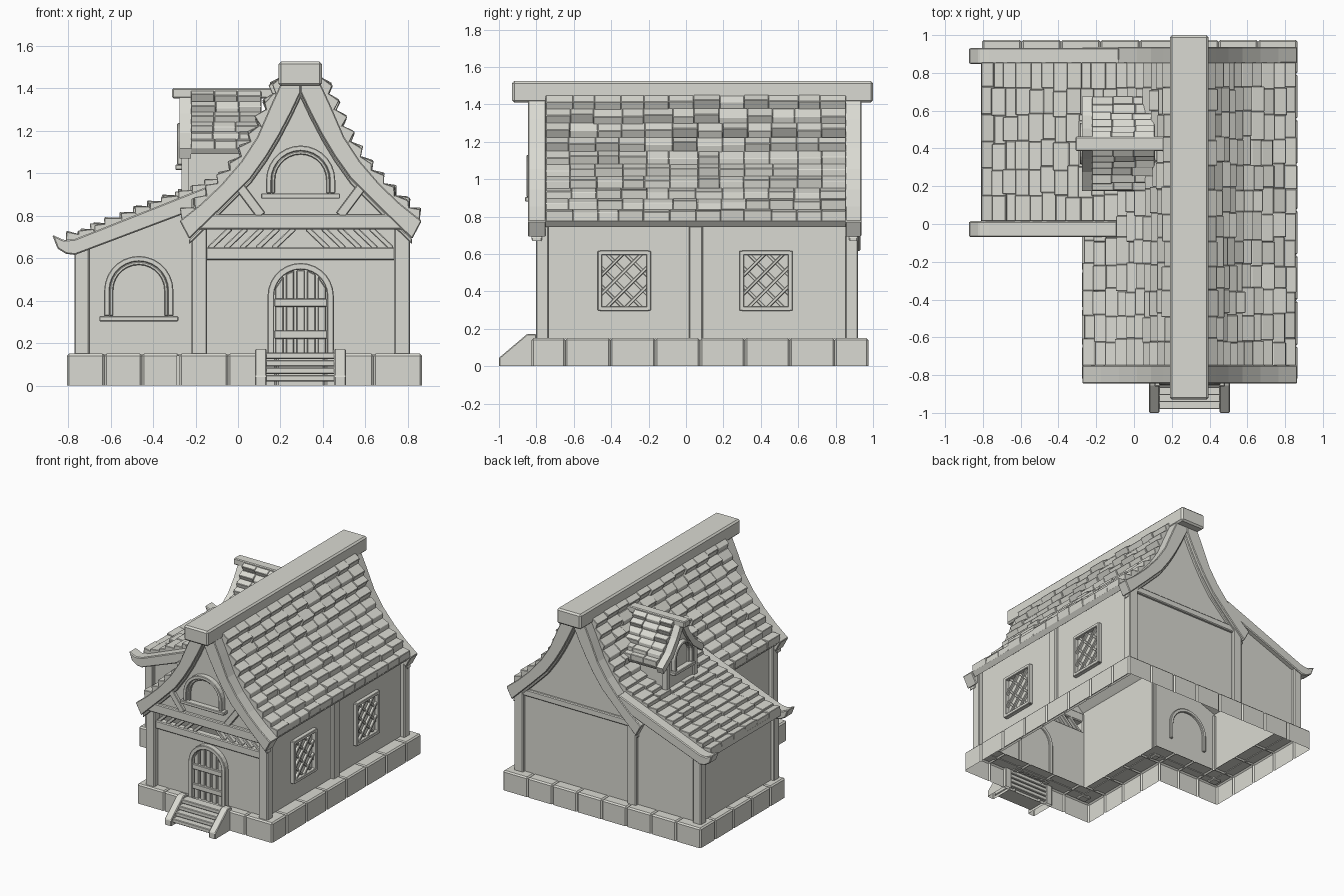
import bpy, bmesh, math, random
from mathutils import Vector

random.seed(4)
if "Cube" in bpy.data.objects:
    bpy.data.objects.remove(bpy.data.objects["Cube"])

COLOUR = (0.7, 0.7, 0.645, 1)
clay = bpy.data.materials.new("warm_grey")
clay.use_nodes = True
clay.diffuse_color = COLOUR
clay.node_tree.nodes["Principled BSDF"].inputs["Base Color"].default_value = COLOUR


def place(u, v, w, axis):
    return {"x": (w, u, v), "y": (u, w, v), "z": (u, v, w)}[axis]


def build(name, prisms, bevel=0, hidden=None):
    """One object from prisms (outline, start, end, axis); faces passing the hidden test are left out."""
    bm = bmesh.new()
    for pts, a, b, axis in prisms:
        lo = [bm.verts.new(place(p[0], p[1], a, axis)) for p in pts]
        hi = [bm.verts.new(place(p[0], p[1], b, axis)) for p in pts]
        bm.faces.new(lo)
        bm.faces.new(hi[::-1])
        for i in range(len(pts)):
            j = (i + 1) % len(pts)
            bm.faces.new((lo[j], lo[i], hi[i], hi[j]))
    bmesh.ops.recalc_face_normals(bm, faces=bm.faces)
    if bevel:
        sharp = [e for e in bm.edges if e.calc_face_angle(0) > 0.5 and max(v.co.z for v in e.verts) > 0.001]
        bmesh.ops.bevel(bm, geom=sharp, offset=bevel, segments=1, affect="EDGES", clamp_overlap=True)
        bm.normal_update()
    if hidden:
        bmesh.ops.delete(bm, geom=[f for f in bm.faces if hidden(f)], context="FACES")
    mesh = bpy.data.meshes.new(name)
    bm.to_mesh(mesh)
    bm.free()
    mesh.materials.append(clay)
    bpy.context.collection.objects.link(bpy.data.objects.new(name, mesh))


def box(x0, x1, y0, y1, z0, z1):
    return ([(x0, y0), (x1, y0), (x1, y1), (x0, y1)], z0, z1, "z")


def bar(p, q, width, a, b, axis):
    p, q = Vector(p), Vector(q)
    n = (q - p).orthogonal().normalized() * width / 2
    return ([p + n, q + n, q - n, p - n], a, b, axis)


def arch(c, z0, top, r, n=14):
    ring = [(c - r * math.cos(math.pi * i / n), top - r + r * math.sin(math.pi * i / n)) for i in range(n + 1)]
    return [(c - r, z0)] + ring + [(c + r, z0)]


def arch_frame(c, z0, top, r, w):
    return arch(c, z0, top, r) + arch(c, z0, top - w, r - w)[::-1]


def arch_window(name, axis, wall, c, z0, top, r):
    build(name, [
        (arch_frame(c, z0, top, r, r * 0.16), wall - 0.042, wall + 0.04, axis),
        (arch_frame(c, z0, top - r * 0.16, r * 0.84, r * 0.1), wall - 0.022, wall, axis),
        ([(c - r * 1.14, z0 - 0.025), (c + r * 1.14, z0 - 0.025), (c + r * 1.14, z0), (c - r * 1.14, z0)],
         wall - 0.05, wall, axis)], 0.004)


def mirror(pts, c, s):
    return [(c + s * d, z) for d, z in pts]


def along(path, t):
    """Point at fraction t of a path's length."""
    path = [Vector(p) for p in path]
    left = t * sum((b - a).length for a, b in zip(path, path[1:]))
    for a, b in zip(path, path[1:]):
        if left <= (b - a).length or b is path[-1]:
            return a + (b - a).normalized() * left
        left -= (b - a).length


def tiles(path, rows, cols, start, end, axis, lift, tip):
    """Stepped tiles along a path from ridge to eave; tip sets where the raised lip sits."""
    out, step = [], (end - start) / cols
    for r in range(rows):
        cuts = [start + step * (i + (random.uniform(-0.1, 0.1) if 0 < i < cols else 0)) for i in range(cols + 1)]
        for a, b in zip(cuts, cuts[1:]):
            up = along(path, r / rows)
            low = along(path, min(1, (r + 1 + random.uniform(-0.05, 0.3)) / rows))
            n = (low - up).orthogonal().normalized()
            n = n if n.y > 0 else -n
            h = lift * random.uniform(0.75, 1.25)
            out.append(([up - n * 0.015, up + n * 0.012, up.lerp(low, tip) + n * h, low, low - n * 0.015], a, b, axis))
    return out


# Stone foundation: a hollow ring of blocks, open underneath
def foundation_hidden(f):
    p = f.calc_center_median() + f.normal * 0.03
    inside = -0.825 < p.y < 0.975 and (-0.805 if p.y > -0.05 else -0.276) < p.x < 0.866
    return f.normal.z < -0.5 or (abs(f.normal.z) < 0.1 and inside)


blocks = []
for x0, x1, y0, y1, n in [(-0.276, 0.866, -0.825, -0.645, 5), (0.686, 0.866, -0.645, 0.795, 6),
                          (-0.805, 0.866, 0.795, 0.975, 8), (-0.805, -0.625, 0.13, 0.795, 3),
                          (-0.805, -0.276, -0.05, 0.13, 3), (-0.276, -0.096, -0.05, 0.13, 1),
                          (-0.276, -0.096, -0.645, -0.05, 3)]:
    for i in range(n):
        f, g = i / n, (i + 1) / n
        if x1 - x0 > y1 - y0 + 0.01:
            blocks.append(box(x0 + (x1 - x0) * f, x0 + (x1 - x0) * g, y0, y1, 0, 0.15))
        else:
            blocks.append(box(x0, x1, y0 + (y1 - y0) * f, y0 + (y1 - y0) * g, 0, 0.15))
build("foundation", blocks, 0.01, foundation_hidden)

# Roof curves: (distance from ridge, height)
C = 0.295
outer = [(0.08, 1.45), (0.14, 1.32), (0.205, 1.17), (0.28, 1.055), (0.375, 0.945), (0.47, 0.855), (0.57, 0.775)]
inner = [(0, 1.38), (0.045, 1.285), (0.1, 1.18), (0.16, 1.08), (0.235, 0.975), (0.365, 0.845), (0.525, 0.69)]
barge = [(0, 1.45)] + outer + inner[::-1]
trim = inner + [(d, z - 0.025) for d, z in inner[::-1]]
slope = outer[:-1] + [(0.56, 0.775)]
deck = slope + [(d - 0.025, z - 0.03) for d, z in slope[::-1]]

# Main walls; the front gable overhangs and the front is open above the door beam
gable_curve = [(0.475, 0.8)] + [(d + 0.01, z + 0.02) for d, z in inner[-3::-1]]
gable = mirror(gable_curve, C, -1) + mirror(gable_curve[-2::-1], C, 1)
gable_low = mirror([(0.475, 0.745)], C, 1) + mirror([(0.475, 0.745)], C, -1)
build("main_walls", [
    (gable + gable_low, -0.81, -0.75, "y"), box(-0.18, 0.77, -0.76, -0.73, 0.145, 0.62),
    (gable + mirror([(0.475, 0.145)], C, 1) + mirror([(0.475, 0.145)], C, -1), 0.87, 0.895, "y"),
    box(0.745, 0.775, -0.74, 0.89, 0.145, 0.81), box(-0.185, -0.155, -0.74, 0.01, 0.145, 0.81)])

# Lean-to walls under the sloping roof
lean_out = [(-0.08, 0.962), (-0.25, 0.895), (-0.767, 0.69), (-0.82, 0.685), (-0.875, 0.71)]
lean_in = [(-0.08, 0.88), (-0.25, 0.81), (-0.767, 0.615), (-0.81, 0.62), (-0.85, 0.645)]
lean_wall = [(-0.74, 0.145), (-0.16, 0.145), (-0.16, 0.88), (-0.74, 0.66)]
build("lean_to_walls", [(lean_wall, 0, 0.025, "y"), (lean_wall, 0.87, 0.895, "y"),
                        box(-0.745, -0.72, 0, 0.89, 0.145, 0.67)])

# Timber posts
posts = [box(x, x + 0.075, y, y + 0.068, 0.135, 0.8) for x in (-0.22, 0.735) for y in (-0.803, 0.852)]
posts += [box(-0.77, -0.7, y, y + 0.068, 0.135, 0.655) for y in (-0.03, 0.852)]
posts += [box(0.76, 0.8, 0.015, 0.09, 0.135, 0.8), box(-0.22, -0.17, -0.03, 0.03, 0.135, 0.85)]
build("posts", posts, 0.006)

# Beams, gable braces and the slatted transom
build("beams", [box(-0.2, 0.79, -0.835, -0.74, 0.735, 0.805), box(-0.16, 0.75, -0.785, -0.73, 0.59, 0.65),
                box(-0.2, 0.79, 0.87, 0.915, 0.735, 0.785)], 0.006)
slats = []
for s in (-1, 1):
    slats.append(bar((C + s * 0.185, 0.8), (C + s * 0.32, 0.98), 0.045, -0.832, -0.8, "y"))
    for i in range(5):
        d = 0.13 + i * 0.075
        slats.append(bar((C + s * d, 0.645), (C + s * (d - 0.1), 0.74), 0.025, -0.775, -0.74, "y"))
build("braces_and_slats", slats, 0.004)

# Main roof: deck, barge boards, tiles and ridge beam
roof, boards, shingles = [], [], []
for s in (-1, 1):
    roof.append((mirror(deck, C, s), -0.75, 0.857, "y"))
    for a, b in ((-0.845, -0.75), (0.852, 0.937)):
        boards.append((mirror(barge, C, s), a, b, "y"))
        boards.append((mirror(trim, C, s), a + 0.02, b - 0.02, "y"))
    shingles += tiles(mirror(slope, C, s), 10, 12, -0.75, 0.855, "y", 0.042, 0.6)
build("roof_deck", roof)
build("barge_boards", boards, 0.005)
build("roof_tiles", shingles, 0.003)
build("ridge_beam", [box(0.19, 0.395, -0.93, 1, 1.41, 1.525)], 0.012)

# Lean-to roof
lean_slope = lean_out[:3] + [(-0.81, 0.685)]
build("lean_to_deck", [(lean_slope + [(x, z - 0.035) for x, z in lean_slope[::-1]], 0.01, 0.87, "y")])
build("lean_to_barge_boards", [(lean_out + lean_in[::-1], a, a + 0.085, "y") for a in (-0.07, 0.847)], 0.006)
build("lean_to_tiles", tiles(lean_slope, 11, 6, 0.015, 0.855, "y", 0.036, 0.85), 0.003)

# Dormer on the lean-to side
D = 0.425
d_out = [(0.02, 1.385), (0.08, 1.28), (0.15, 1.19), (0.25, 1.115)]
d_in = [(0, 1.335), (0.05, 1.25), (0.12, 1.155), (0.235, 1.07)]
d_roof, d_tiles, d_walls = [], [], []
d_gable = [(0.17, 0.88), (0.17, 1.14), (0.12, 1.175), (0.05, 1.27), (0, 1.35)]
for s in (-1, 1):
    d_roof.append((mirror([(0, 1.385)] + d_out + d_in[::-1], D, s), -0.275, -0.222, "x"))
    d_roof.append((mirror(d_out + [(d - 0.015, z - 0.025) for d, z in d_out[::-1]], D, s), -0.23, 0.1, "x"))
    d_tiles += tiles(mirror(d_out, D, s), 6, 3, -0.222, 0.11, "x", 0.03, 0.6)
    y = D + s * 0.165
    d_walls.append(([(-0.25, 0.88), (-0.1, 0.93), (0.08, 1.12), (0.08, 1.17), (-0.25, 1.17)], y - 0.01, y + 0.01, "y"))
    d_walls.append(box(-0.265, -0.23, y - 0.02, y + 0.02, 0.88, 1.13))
d_walls.append((mirror(d_gable, D, -1) + mirror(d_gable[-2::-1], D, 1), -0.25, -0.23, "x"))
build("dormer_roof", d_roof)
build("dormer_tiles", d_tiles, 0.003)
build("dormer_walls", d_walls)
build("dormer_ridge", [box(-0.31, 0.18, 0.387, 0.462, 1.352, 1.4)], 0.006)

# Arched windows
arch_window("gable_window", "y", -0.81, C, 0.905, 1.13, 0.163)
arch_window("lean_to_window", "y", 0, -0.467, 0.327, 0.61, 0.163)
arch_window("dormer_window", "x", -0.245, D, 1.04, 1.235, 0.11)

# Lattice windows on the long wall
for name, c in (("front_lattice_window", -0.33), ("rear_lattice_window", 0.428)):
    z, a, b = 0.457, 0.125, 0.145
    bars = [bar((c + s * 0.13, z - 0.16), (c + s * 0.13, z + 0.16), 0.024, 0.74, 0.805, "x") for s in (-1, 1)]
    bars += [bar((c - 0.13, z + s * 0.15), (c + 0.13, z + s * 0.15), 0.024, 0.74, 0.805, "x") for s in (-1, 1)]
    for s in (-1, 1):
        for k in (-1.5, -0.5, 0.5, 1.5):
            o = k * 0.1
            u0, u1 = max(-a, o - b), min(a, o + b)
            bars.append(bar((c + u0, z + s * (u0 - o)), (c + u1, z + s * (u1 - o)), 0.017, 0.77, 0.789 + s * 0.004, "x"))
    build(name, bars, 0.003)

# Arched plank door
r = 0.125
door = [(arch_frame(C, 0.14, 0.577, 0.156, 0.031), -0.8, -0.72, "y")]
for i in range(5):
    x0, x1 = C - r + i * 0.05 + 0.006, C - r + i * 0.05 + 0.044
    h0, h1 = (0.42 + math.sqrt(r * r - (x - C) ** 2) for x in (x0, x1))
    door.append(([(x0, 0.14), (x1, 0.14), (x1, h1), (x0, h0)], -0.782, -0.755, "y"))
door += [box(C - r, C + r, -0.795, -0.76, z, z + 0.04) for z in (0.22, 0.37)]
build("door", door, 0.004)

# Entrance steps with sloped stringers, open underneath
stringer = [(-1, 0), (-1, 0.045), (-0.85, 0.172), (-0.8, 0.172), (-0.8, 0)]
build("step_sides", [(stringer, x, x + 0.055, "x") for x in (0.08, 0.453)], 0.005, lambda f: f.normal.z < -0.9)
build("steps", [box(0.13, 0.46, -0.98 + i * 0.037, -0.8, 0.02 + i * 0.035, 0.05 + i * 0.035) for i in range(4)], 0.004)
